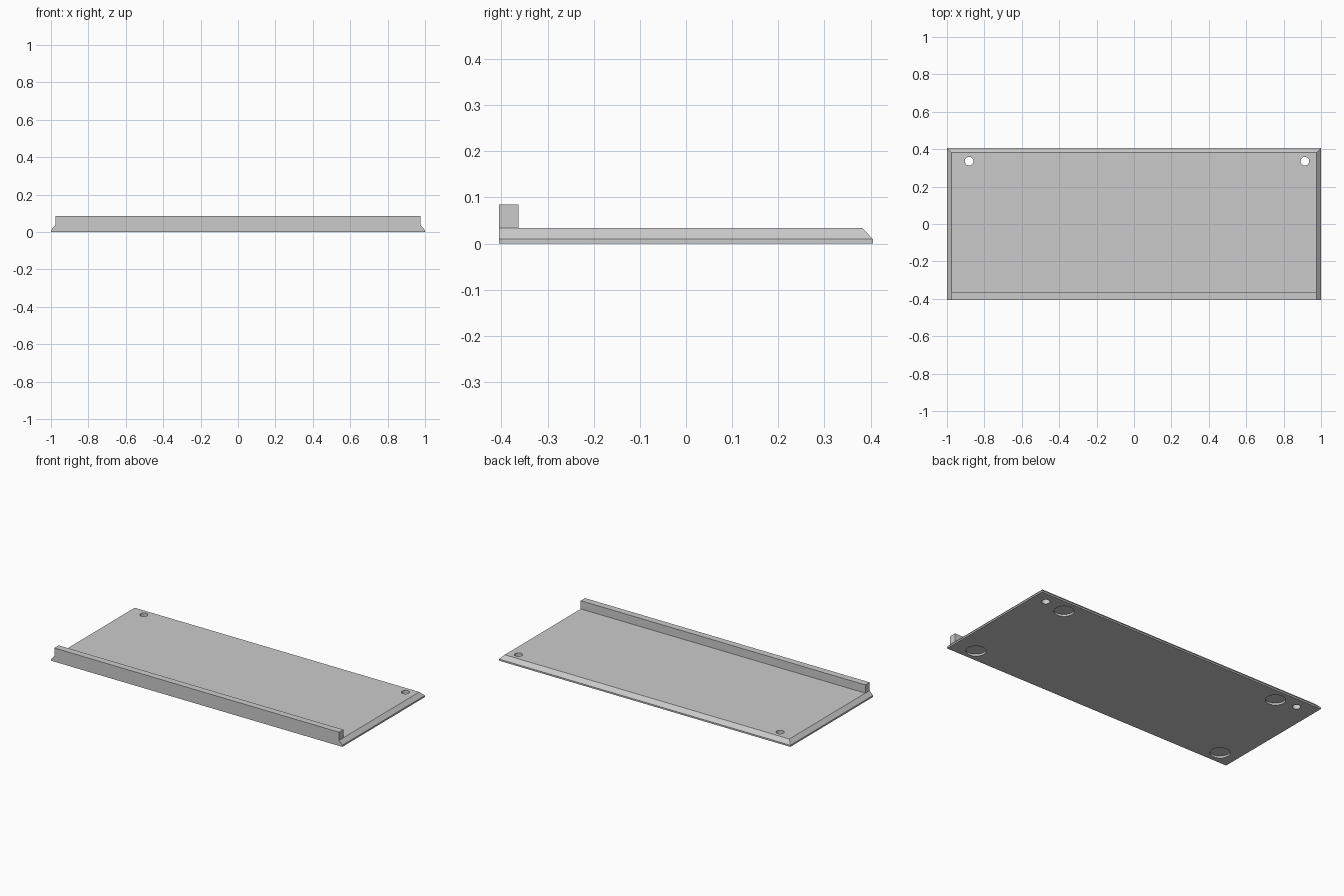
import bpy
import bmesh

default_cube = bpy.data.objects.get("Cube")
if default_cube:
    bpy.data.objects.remove(default_cube, do_unlink=True)

HALF_X, HALF_Y = 1.0, 0.405
INSET = 0.023
EDGE_Z, PLATE_Z, LIP_Z = 0.01, 0.034, 0.085
LIP_DEPTH = 0.042

grey = bpy.data.materials.new("plain grey")
grey.use_nodes = True
colour = (0.6, 0.6, 0.6, 1)
grey.diffuse_color = colour
grey.node_tree.nodes["Principled BSDF"].inputs["Base Color"].default_value = colour


def make_object(name, bm):
    bmesh.ops.recalc_face_normals(bm, faces=bm.faces)
    mesh = bpy.data.meshes.new(name)
    bm.to_mesh(mesh)
    bm.free()
    mesh.materials.append(grey)
    obj = bpy.data.objects.new(name, mesh)
    bpy.context.collection.objects.link(obj)
    return obj


def stack(name, levels):
    """Solid from stacked rectangles, each (half width, front, back, height)."""
    bm = bmesh.new()
    rings = []
    for w, front, back, z in levels:
        corners = [(-w, front), (w, front), (w, back), (-w, back)]
        rings.append([bm.verts.new((x, y, z)) for x, y in corners])
    for low, high in zip(rings, rings[1:]):
        for i in range(4):
            j = (i + 1) % 4
            bm.faces.new((low[i], low[j], high[j], high[i]))
    bm.faces.new(rings[0][::-1])
    bm.faces.new(rings[-1])
    return make_object(name, bm)


def drill(target, name, x, y, radius, top):
    """Cut a round hole upward from below the plate to the given height."""
    bm = bmesh.new()
    bottom = -0.02
    bmesh.ops.create_cone(bm, cap_ends=True, segments=32, radius1=radius,
                          radius2=radius, depth=top - bottom)
    bmesh.ops.translate(bm, verts=bm.verts, vec=(x, y, (top + bottom) / 2))
    cutter = make_object(name, bm)
    cutter.hide_render = True
    mod = target.modifiers.new(name, 'BOOLEAN')
    mod.operation = 'DIFFERENCE'
    mod.solver = 'EXACT'
    mod.object = cutter
    bpy.context.view_layer.objects.active = target
    bpy.ops.object.modifier_apply(modifier=mod.name)
    bpy.data.objects.remove(cutter, do_unlink=True)


# Base plate, chamfered on the sides and back
plate = stack("base_plate", [
    (HALF_X, -HALF_Y, HALF_Y, 0),
    (HALF_X, -HALF_Y, HALF_Y, EDGE_Z),
    (HALF_X - INSET, -HALF_Y, HALF_Y - INSET, PLATE_Z),
])

# Raised lip along the front edge
stack("front_lip", [
    (HALF_X - INSET, -HALF_Y, LIP_DEPTH - HALF_Y, PLATE_Z),
    (HALF_X - INSET, -HALF_Y, LIP_DEPTH - HALF_Y, LIP_Z),
])

# Screw holes through the back corners
for x in (-0.882, 0.914):
    drill(plate, "screw_hole", x, 0.336, 0.023, 0.06)

# Shallow round recesses for feet underneath
for x, y in ((0.77, 0.32), (0.86, -0.325), (-0.745, 0.32), (-0.885, -0.32)):
    drill(plate, "foot_recess", x, y, 0.056, 0.012)

# Smooth hole walls, crisp edges
bpy.ops.object.select_all(action='DESELECT')
plate.select_set(True)
bpy.context.view_layer.objects.active = plate
bpy.ops.object.shade_smooth_by_angle()
